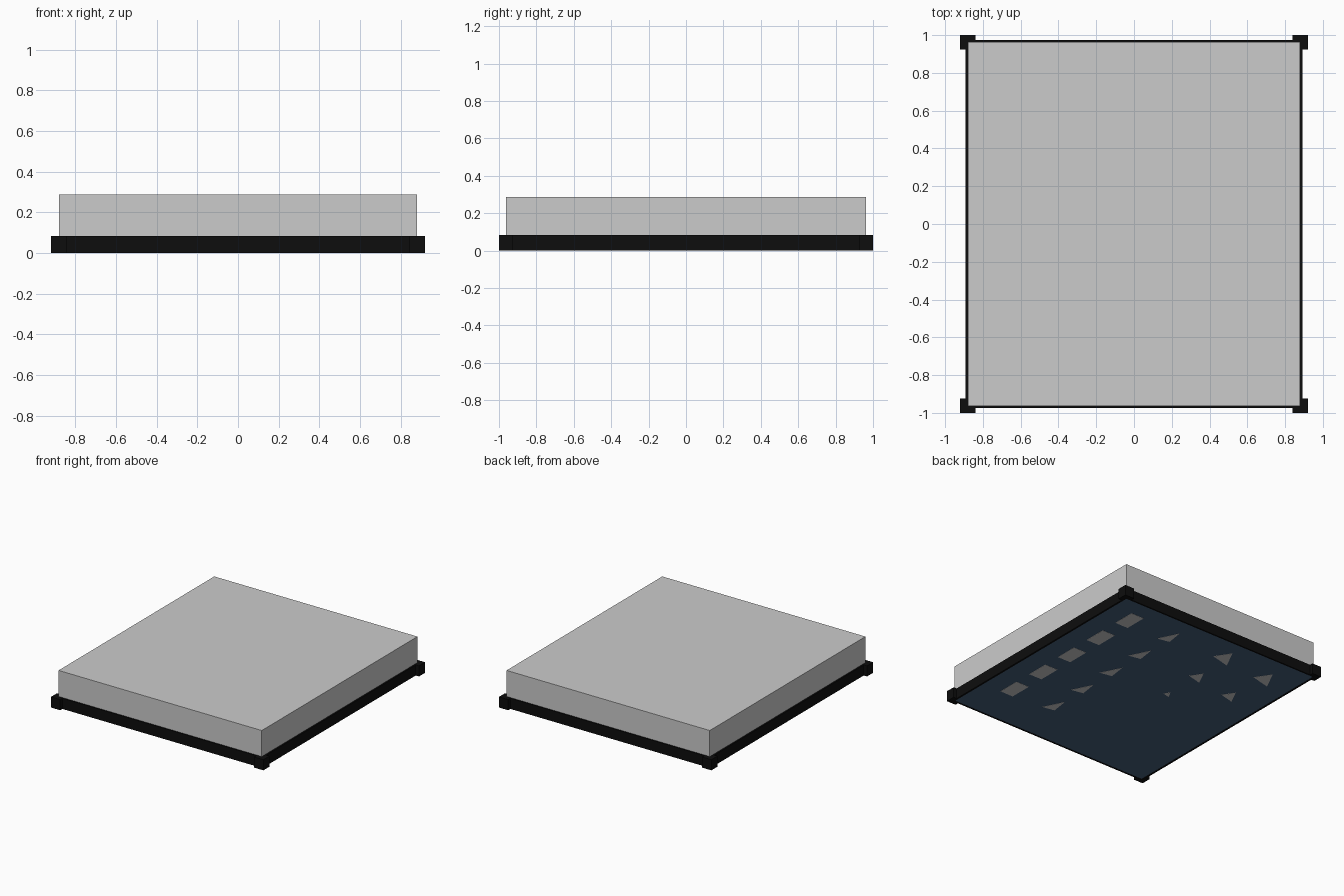
import bpy

if "Cube" in bpy.data.objects:
    bpy.data.objects.remove(bpy.data.objects["Cube"])


def material(name, rgb):
    m = bpy.data.materials.new(name)
    m.diffuse_color = (*rgb, 1)
    m.use_nodes = True
    m.node_tree.nodes["Principled BSDF"].inputs["Base Color"].default_value = m.diffuse_color
    return m


BLACK = material("frame black", (0.004, 0.004, 0.004))
GREY = material("slab grey", (0.6, 0.6, 0.6))
NAVY = material("sheet navy", (0.06, 0.115, 0.2))


def prism(name, outline, z0, z1, mat):
    """Extrude an anticlockwise outline from z0 to z1."""
    n = len(outline)
    verts = [(x, y, z) for z in (z0, z1) for x, y in outline]
    faces = [tuple(reversed(range(n))), tuple(range(n, 2 * n))]
    faces += [(i, (i + 1) % n, n + (i + 1) % n, n + i) for i in range(n)]
    mesh = bpy.data.meshes.new(name)
    mesh.from_pydata(verts, [], faces)
    mesh.materials.append(mat)
    ob = bpy.data.objects.new(name, mesh)
    bpy.context.collection.objects.link(ob)
    return ob


def box(name, x0, x1, y0, y1, z0, z1, mat):
    x0, x1 = sorted((x0, x1))
    y0, y1 = sorted((y0, y1))
    return prism(name, [(x0, y0), (x1, y0), (x1, y1), (x0, y1)], z0, z1, mat)


TOP = 0.083

# main slab and the dark sheet under it
box("slab", -0.88, 0.88, -0.963, 0.963, 0.006, 0.287, GREY)
box("under_sheet", -0.878, 0.878, -0.961, 0.961, 0.002, 0.005, NAVY)

# thin frame rails and corner blocks
for s in (-1, 1):
    box("side_rail", s * 0.878, s * 0.892, -0.973, 0.973, 0, TOP, BLACK)
    box("end_rail", -0.878, 0.878, s * 0.961, s * 0.973, 0, TOP, BLACK)
    for t in (-1, 1):
        # L-shaped blocks: two bars meeting outside the rails
        box("corner_block_side", s * 0.885, s * 0.92, t * 0.925, t * 1.0, 0, TOP, BLACK)
        box("corner_block_end", s * 0.84, s * 0.885, t * 0.966, t * 1.0, 0, TOP, BLACK)

# grey patches showing on the underside
for i in range(5):
    y = -0.555 + i * 0.322
    box("square_patch", 0.6, 0.715, y - 0.09, y + 0.09, 0.001, 0.003, GREY)
    prism("small_patch", [(0.24, y - 0.05), (0.34, y - 0.07), (0.26, y + 0.09)],
          0.001, 0.003, GREY)
for x, y, r in ((-0.235, 0.10, 0.03), (-0.243, 0.43, 0.06), (-0.215, 0.768, 0.08),
                (-0.597, 0.37, 0.06), (-0.632, 0.722, 0.08)):
    prism("edge_patch", [(x - r, y - r), (x + r, y - r * 0.5), (x, y + r)],
          0.001, 0.003, GREY)
